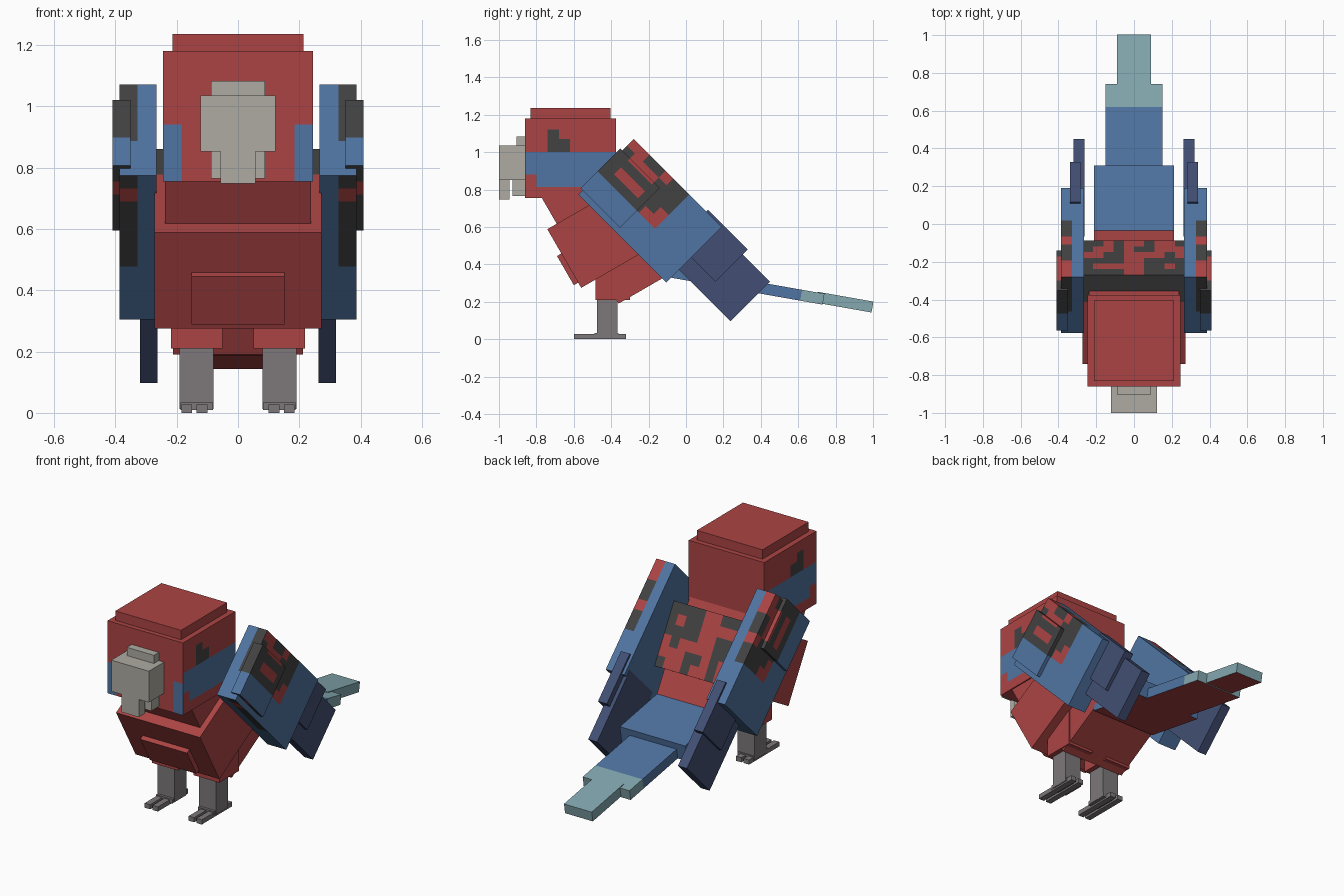
import bpy, bmesh, math
from mathutils import Matrix, Vector

if "Cube" in bpy.data.objects:
    bpy.data.objects.remove(bpy.data.objects["Cube"])

PALETTE = {
    "red": "AC4444", "blue": "5074A2", "charcoal": "424242", "slate": "424F73",
    "teal": "83A8B0", "beak_grey": "AEABA2", "leg_grey": "7D787A",
}


def linear(h):
    c = int(h, 16) / 255
    return c / 12.92 if c <= 0.04045 else ((c + 0.055) / 1.055) ** 2.4


MATS = {}
for mat_name, code in PALETTE.items():
    col = [linear(code[i:i + 2]) for i in (0, 2, 4)] + [1.0]
    m = bpy.data.materials.new(mat_name)
    m.use_nodes = True
    m.diffuse_color = col
    bsdf = m.node_tree.nodes["Principled BSDF"]
    bsdf.inputs["Base Color"].default_value = col
    bsdf.inputs["Roughness"].default_value = 0.9
    MATS[mat_name] = m


def steps(a, b, n):
    return [a + (b - a) * i / n for i in range(n + 1)]


def box(name, xr, yr, zr, paint, tilt=0, cuts=((), (), ())):
    """Box given by ranges in a frame tilted about x; paint is a colour or a rule."""
    bm = bmesh.new()
    bmesh.ops.create_cube(bm, size=1)
    for v in bm.verts:
        v.co = [r[0] + (c + 0.5) * (r[1] - r[0]) for r, c in zip((xr, yr, zr), v.co)]
    for axis in range(3):
        for pos in cuts[axis]:
            point, normal = Vector(), Vector()
            point[axis], normal[axis] = pos, 1
            bmesh.ops.bisect_plane(bm, geom=bm.verts[:] + bm.edges[:] + bm.faces[:],
                                   plane_co=point, plane_no=normal, dist=1e-5)
    bm.normal_update()
    mesh = bpy.data.meshes.new(name)
    slots = []
    for f in bm.faces:
        colour = paint if isinstance(paint, str) else paint(f.calc_center_median(), f.normal)
        if colour not in slots:
            slots.append(colour)
            mesh.materials.append(MATS[colour])
        f.material_index = slots.index(colour)
    bm.transform(Matrix.Rotation(math.radians(tilt), 4, 'X'))
    bm.to_mesh(mesh)
    bm.free()
    obj = bpy.data.objects.new(name, mesh)
    bpy.context.collection.objects.link(obj)
    return obj


def centred(w):
    return (-w, w)


def pair(name, xr, *args, **kw):
    for side, s in (("left", 1), ("right", -1)):
        box(f"{side}_{name}", sorted(s * x for x in xr), *args, **kw)


# Head with eyes, cheek bands and cap
def head_paint(c, n):
    if abs(n.x) > 0.5:
        eye_top = 1.12 if c.y < -0.68 else 1.07
        if -0.74 < c.y < -0.62 and 1.0 < c.z < eye_top:
            return "charcoal"
        low = 0.88 if c.y < -0.8 else 0.815
        return "blue" if low < c.z < 1.0 else "red"
    if n.y < -0.5 and abs(c.x) > 0.185 and c.z < 0.94:
        return "blue"
    return "red"


box("head", centred(0.245), (-0.86, -0.375), (0.755, 1.18), head_paint,
    cuts=((-0.185, 0.185), (-0.8, -0.74, -0.68, -0.62), (0.815, 0.88, 0.94, 1.0, 1.07, 1.12)))
box("head_cap", centred(0.213), (-0.832, -0.405), (1.17, 1.235), "red")

# Beak
box("beak", centred(0.122), (-1.0, -0.855), (0.852, 1.035), "beak_grey")
box("beak_ridge", centred(0.088), (-0.905, -0.855), (1.03, 1.083), "beak_grey")
box("beak_hook", centred(0.057), (-1.0, -0.945), (0.748, 0.86), "beak_grey")
box("lower_beak", centred(0.088), (-0.928, -0.855), (0.765, 0.86), "beak_grey")

# Body, leaning back, with a mottled back
BACK = ("####..####",
        "#.....##.#",
        "####..####",
        "..##....#.",
        "#..#.##...",
        "##.#..#..#")
BACK_X, BACK_Z = steps(-0.27, 0.27, 10), steps(0.518, 0.88, 6)


def back_paint(c, n):
    if n.y > 0.5:
        col = min(9, int((c.x + 0.27) / 0.054))
        row = min(5, int((0.88 - c.z) / 0.0604))
        return "charcoal" if BACK[row][col] == "#" else "red"
    return "charcoal" if c.y > 0.03 and n.z > -0.5 and c.z > 0.64 else "red"


box("body", centred(0.272), (-0.348, 0.197), (0.518, 0.88), back_paint, 30,
    (BACK_X[1:-1], (0.03,), BACK_Z[1:-1]))
box("chest_plate", centred(0.152), (-0.375, -0.33), (0.55, 0.73), "red", 30)
box("neck", centred(0.238), (-0.29, 0.1), (0.85, 1.1), "red", 30)
box("belly", centred(0.212), (-0.217, 0.18), (0.345, 0.6), "red", 30)


# Tail, blue above and red beneath, fading to a pale tip
def tail_paint(c, n):
    if n.z < -0.5:
        return "red"
    return "teal" if c.y > 0.565 else "blue"


box("tail_base", centred(0.212), (-0.15, 0.244), (0.31, 0.406), tail_paint, -10)
box("tail_middle", centred(0.152), (0.2, 0.687), (0.309, 0.368), tail_paint, -10,
    ((), (0.565,), ()))
box("tail_tip", centred(0.09), (0.65, 0.952), (0.313, 0.372), tail_paint, -10)

# Wings: outer half carries the mottled shoulder patch
PATCH = ("..##.##",
         "#...###",
         "#######",
         "#...##.",
         "#####..")
FRONT, CELL, ROW, TOP = -0.955, 0.06, 0.052, 0.56
PATCH_END, PATCH_LOW = FRONT + 7 * CELL, TOP - 5 * ROW


def wing_paint(c, n):
    if abs(c.x) < 0.327 or c.y > PATCH_END or n.x * c.x < -0.01:
        return "blue"
    col = max(0, min(6, int((c.y - FRONT) / CELL)))
    if n.z < -0.5:
        return "red" if col == 1 else "charcoal"
    if c.z < PATCH_LOW:
        return "blue"
    if n.y < -0.5:
        return "charcoal"
    row = max(0, min(4, int((TOP - c.z) / ROW)))
    return "charcoal" if PATCH[row][col] == "#" else "red"


wing_cuts = ((-0.327, 0.327), steps(FRONT, PATCH_END, 7)[1:], steps(PATCH_LOW, TOP, 5)[:-1])
pair("wing", (0.266, 0.387), (FRONT, -0.29), (0.14, TOP), wing_paint, -45, wing_cuts)
pair("wing_shoulder", (0.35, 0.409), (-0.97, -0.67), (0.172, 0.472), wing_paint, -45, wing_cuts)
pair("long_feathers", (0.262, 0.32), (-0.33, 0.1), (0.237, 0.535), "slate", -45)
pair("short_feathers", (0.283, 0.34), (-0.407, -0.106), (0.328, 0.572), "slate", -45)

# Legs and feet
pair("thigh", (0.05, 0.218), (-0.485, -0.3), (0.21, 0.42), "red")
pair("leg", (0.08, 0.19), (-0.475, -0.365), (0.012, 0.215), "leg_grey")
pair("foot", (0.082, 0.188), (-0.49, -0.36), (0.01, 0.034), "leg_grey")
pair("inner_toe", (0.1, 0.135), (-0.6, -0.32), (0.0, 0.027), "leg_grey")
pair("outer_toe", (0.15, 0.185), (-0.6, -0.32), (0.0, 0.027), "leg_grey")
